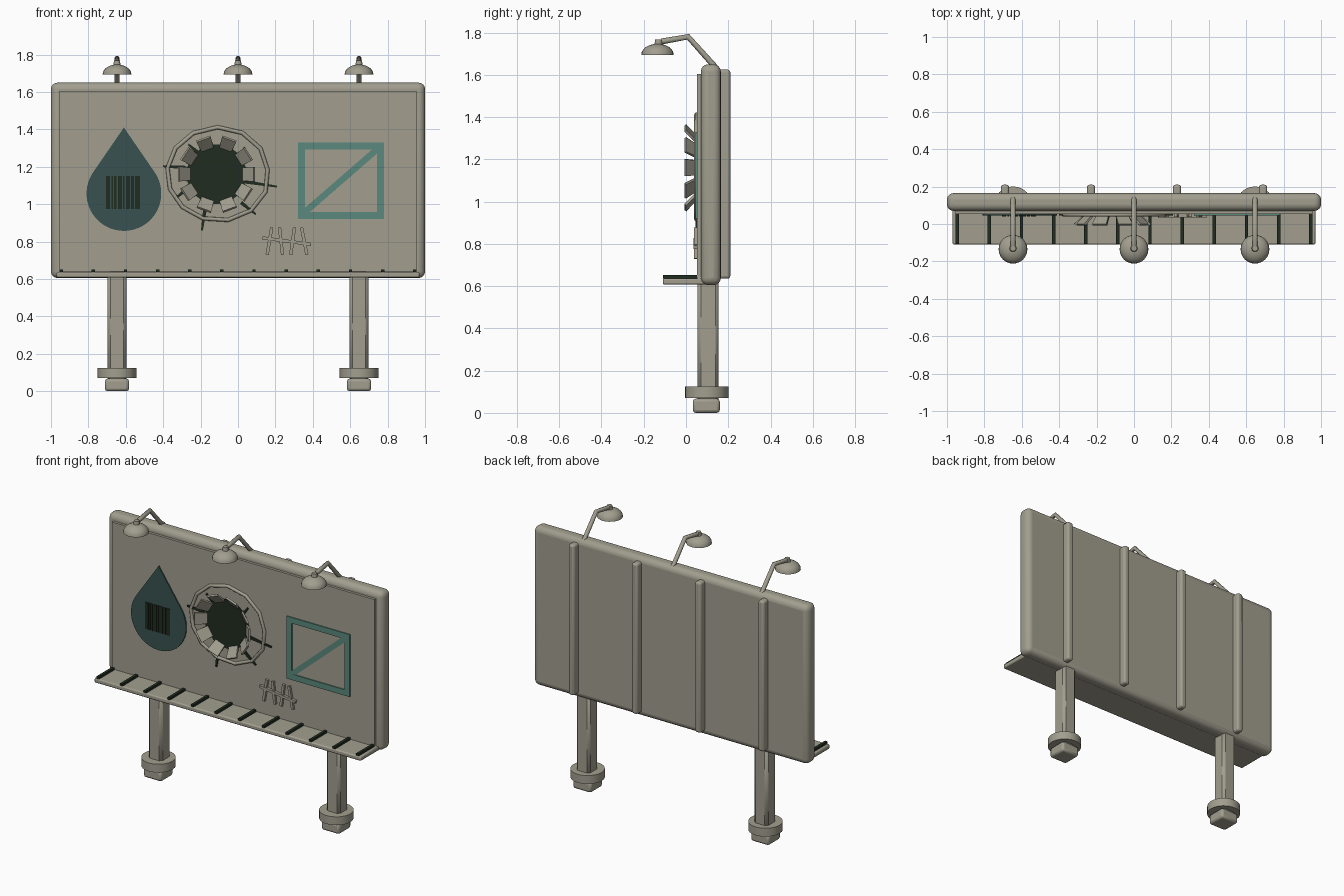
import bpy, bmesh, math
from mathutils import Vector

cube = bpy.data.objects.get("Cube")
if cube:
    bpy.data.objects.remove(cube, do_unlink=True)


def material(name, rgb):
    m = bpy.data.materials.new(name)
    m.use_nodes = True
    m.diffuse_color = (*rgb, 1)
    m.node_tree.nodes["Principled BSDF"].inputs["Base Color"].default_value = (*rgb, 1)
    return m


METAL = material("weathered metal", (0.36, 0.345, 0.275))
DROP = material("dark teal", (0.04, 0.085, 0.08))
TEAL = material("faded teal", (0.1, 0.25, 0.205))
DARK = material("near black green", (0.015, 0.025, 0.014))


def finish(name, bm, mat, bevel=0, segments=1):
    bmesh.ops.recalc_face_normals(bm, faces=bm.faces)
    me = bpy.data.meshes.new(name)
    bm.to_mesh(me)
    bm.free()
    ob = bpy.data.objects.new(name, me)
    bpy.context.collection.objects.link(ob)
    me.materials.append(mat)
    if bevel:
        mod = ob.modifiers.new("Bevel", 'BEVEL')
        mod.width, mod.segments = bevel, segments
    bpy.ops.object.select_all(action='DESELECT')
    ob.select_set(True)
    bpy.context.view_layer.objects.active = ob
    bpy.ops.object.shade_smooth_by_angle(angle=math.radians(35))
    return ob


def box(name, x, y, z, mat=METAL, bevel=0, segments=1):
    bm = bmesh.new()
    bmesh.ops.create_cube(bm, size=1)
    for v in bm.verts:
        v.co = [(a + b) / 2 + c * (b - a) for (a, b), c in zip((x, y, z), v.co)]
    return finish(name, bm, mat, bevel, segments)


def plate(name, points, y0, y1, mat):
    """Extrude an x-z outline from y0 to y1."""
    bm = bmesh.new()
    face = bm.faces.new([bm.verts.new((x, y0, z)) for x, z in points])
    ext = bmesh.ops.extrude_face_region(bm, geom=[face])["geom"]
    for v in ext:
        if isinstance(v, bmesh.types.BMVert):
            v.co.y = y1
    return finish(name, bm, mat)


def stroke(name, a, b, w0, w1, y0, y1, mat):
    """Straight painted or raised stroke between two x-z points."""
    a, b = Vector(a), Vector(b)
    d = (b - a).normalized()
    n = Vector((-d.y, d.x))
    return plate(name, [a + n * w0 / 2, a - n * w0 / 2, b - n * w1 / 2, b + n * w1 / 2],
                 y0, y1, mat)


def tube(name, points, r, cyclic=False):
    cu = bpy.data.curves.new(name, 'CURVE')
    cu.dimensions = '3D'
    cu.bevel_depth, cu.bevel_resolution, cu.use_fill_caps = r, 2, True
    sp = cu.splines.new('POLY')
    sp.points.add(len(points) - 1)
    for p, q in zip(sp.points, points):
        p.co = (*q, 1)
    sp.use_cyclic_u = cyclic
    cu.materials.append(METAL)
    ob = bpy.data.objects.new(name, cu)
    bpy.context.collection.objects.link(ob)


def lathe(name, profile, x, y, steps=24):
    bm = bmesh.new()
    vs = [bm.verts.new((x + r, y, z)) for r, z in profile]
    es = [bm.edges.new(p) for p in zip(vs, vs[1:])]
    bmesh.ops.spin(bm, geom=vs + es, cent=(x, y, 0), axis=(0, 0, 1),
                   angle=math.tau, steps=steps)
    bmesh.ops.remove_doubles(bm, verts=bm.verts, dist=0.0005)
    return finish(name, bm, METAL)


# Board, face panel and rear ribs
box("board", (-1, 1), (0.07, 0.165), (0.605, 1.65), bevel=0.035, segments=4)
box("face_panel", (-0.955, 0.955), (0.053, 0.1), (0.64, 1.605))
for x in (-0.69, -0.23, 0.23, 0.69):
    box("rear_rib", (x - 0.022, x + 0.022), (0.14, 0.21), (0.635, 1.625),
        bevel=0.014, segments=3)

# Walkway shelf with dark slats
box("shelf", (-0.97, 0.97), (-0.11, 0.1), (0.607, 0.637), bevel=0.008, segments=2)
for i in range(12):
    x = -0.945 + i * 0.1718
    box("shelf_slat", (x - 0.009, x + 0.009), (-0.108, 0.055), (0.637, 0.652), DARK)

# Posts with collars and feet
for x in (-0.647, 0.647):
    box("post", (x - 0.05, x + 0.05), (0.055, 0.155), (0.05, 0.64), bevel=0.016)
    lathe("post_collar", [(0, 0.07), (0.103, 0.07), (0.103, 0.125), (0, 0.125)], x, 0.098)
    box("post_foot", (x - 0.065, x + 0.065), (0.032, 0.16), (0, 0.067),
        bevel=0.014, segments=2)

# Lamps on bent arms
dome = [(0, 1.695), (0.077, 1.693)]
dome += [(0.077 * math.cos(a), 1.695 + 0.052 * math.sin(a))
         for a in (math.pi / 2 * k / 6 for k in range(1, 7))]
for x in (-0.647, 0, 0.647):
    tube("lamp_arm", [(x, 0.14, 1.635), (x, 0.01, 1.78), (x, -0.115, 1.758)], 0.014)
    lathe("lamp_neck", [(0, 1.735), (0.02, 1.735), (0.016, 1.768), (0, 1.768)], x, -0.13, 12)
    lathe("lamp_shade", dome, x, -0.135)

# Droplet emblem with bar stripes
cx, cz, r = -0.61, 1.057, 0.2
t = math.acos(r / 0.353)
arc = [math.pi / 2 + t + (math.tau - 2 * t) * k / 32 for k in range(33)]
plate("droplet", [(cx, cz + 0.353)] + [(cx + r * math.cos(a), cz + r * math.sin(a))
                                       for a in arc], 0.045, 0.054, DROP)
x = -0.706
for w in (0.022, 0.008, 0.014, 0.022, 0.008, 0.022, 0.014, 0.026):
    box("bar_stripe", (x, x + w), (0.04, 0.046), (0.975, 1.15), DARK)
    x += w + 0.0065

# Burst hole: dark disc, torn petals, ring and cracks
hx, hz = -0.115, 1.16


def polar(rad, ang, sx=1.0):
    return hx + sx * rad * math.cos(ang), hz + rad * math.sin(ang)


plate("hole", [polar(0.16, math.tau * k / 24) for k in range(24)], 0.046, 0.054, DARK)
for k in range(10):
    a = math.tau * k / 10 + 0.06 * math.sin(5 * k)
    out = Vector((math.cos(a), 0, math.sin(a)))
    side = Vector((-math.sin(a), 0, math.cos(a)))
    lean = out * 0.062 + Vector((0, -0.058, 0))
    thick = Vector((0, 1, 0)).lerp(out, 0.5).normalized() * 0.012
    base = Vector((hx, 0.05, hz)) + out * 0.135
    bm = bmesh.new()
    for s in (-1, 1):
        for e, w in ((0, 0.034), (1, 0.04)):
            for d in (0, 1):
                bm.verts.new(base + side * s * w + lean * e + thick * d)
    bmesh.ops.convex_hull(bm, input=bm.verts)
    finish("torn_petal", bm, METAL)
rim = [polar(0.243 + 0.01 * math.sin(7 * k), math.tau * k / 13 + 0.1, 1.13) for k in range(13)]
tube("hole_ring", [(x, 0.05, z) for x, z in rim], 0.011, True)
for ang, r0, r1 in ((168, 0.17, 0.29), (207, 0.18, 0.26), (252, 0.2, 0.31),
                    (311, 0.2, 0.3), (345, 0.15, 0.33), (40, 0.15, 0.21), (130, 0.15, 0.22)):
    a = math.radians(ang)
    stroke("crack", polar(r0, a), polar(r1, a + 0.06), 0.02, 0.01, 0.045, 0.054, DARK)

# Crossed square emblem
x0, x1, z0, z1, w = 0.32, 0.78, 0.92, 1.33, 0.038
for x in (x0, x1 - w):
    box("square_side", (x, x + w), (0.046, 0.054), (z0, z1), TEAL)
for z in (z0, z1 - w):
    box("square_rail", (x0 + w, x1 - w), (0.046, 0.054), (z, z + w), TEAL)
stroke("square_diagonal", (x0 + w, z0 + w), (x1 - w, z1 - w), 0.034, 0.034, 0.047, 0.054, TEAL)

# Tally marks
for k, tilt in enumerate((0.012, -0.008, 0.01, -0.014)):
    x = 0.168 + k * 0.062
    stroke("tally_mark", (x - tilt, 0.73), (x + tilt, 0.875), 0.017, 0.017, 0.038, 0.054, METAL)
stroke("tally_slash", (0.13, 0.82), (0.39, 0.785), 0.017, 0.017, 0.036, 0.054, METAL)
